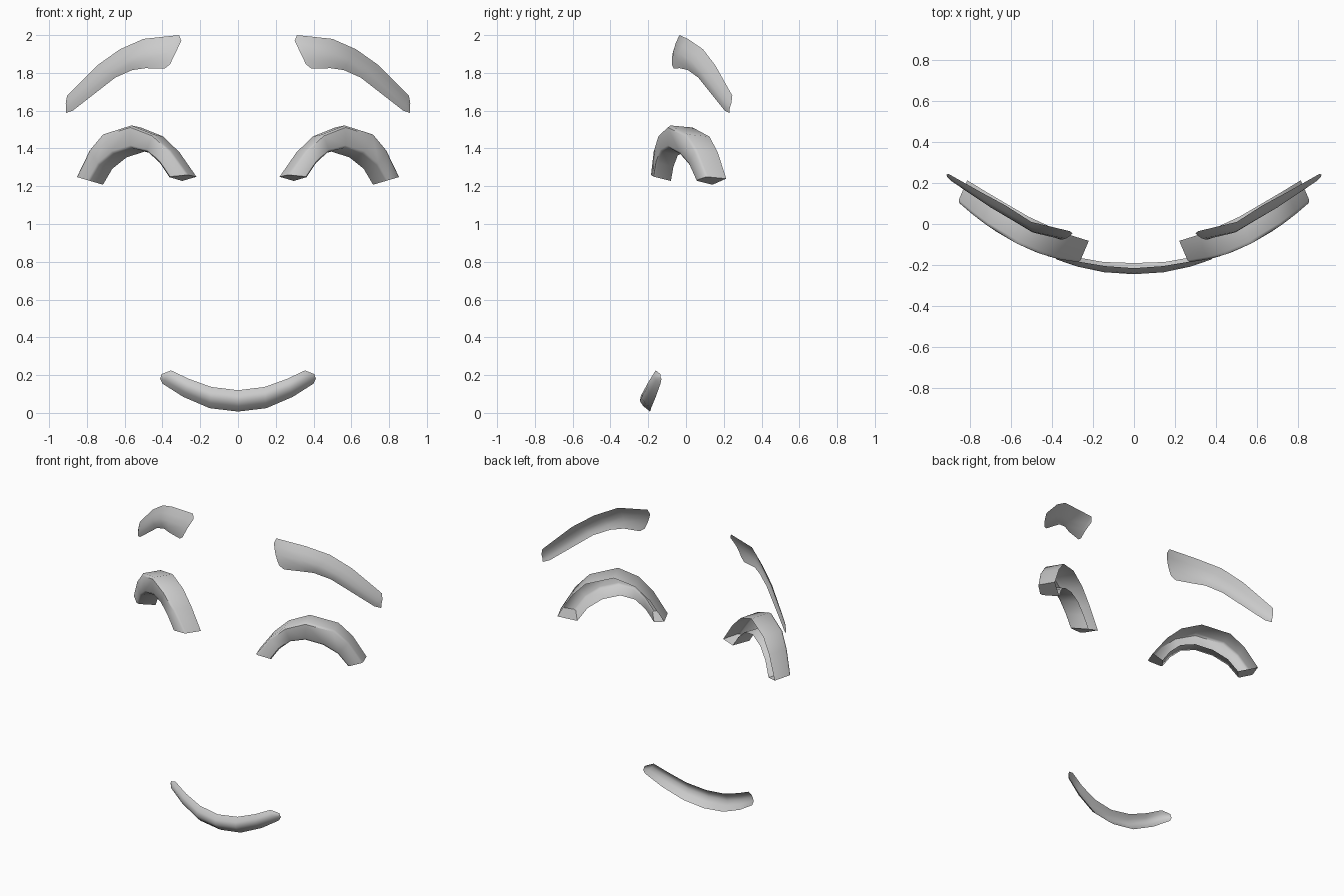
import bpy, bmesh, math
from mathutils import Vector

if "Cube" in bpy.data.objects:
    bpy.data.objects.remove(bpy.data.objects["Cube"])

grey = bpy.data.materials.new("plain_grey")
grey.diffuse_color = (0.6, 0.6, 0.6, 1)
grey.use_nodes = True
grey.node_tree.nodes["Principled BSDF"].inputs["Base Color"].default_value = grey.diffuse_color


def loft(name, sections, caps=False, angle=50):
    """Skin a strip of sections into an open shell whose outside faces -y."""
    bm = bmesh.new()
    rows = [[bm.verts.new(p) for p in s] for s in sections]
    for a, b in zip(rows, rows[1:]):
        for i in range(len(a) - 1):
            bm.faces.new((a[i], a[i + 1], b[i + 1], b[i]))
    if caps:
        bm.faces.new(rows[0][::-1])
        bm.faces.new(rows[-1])
    bm.normal_update()
    if sum(f.normal.y * f.calc_area() for f in bm.faces) > 0:
        bmesh.ops.reverse_faces(bm, faces=bm.faces[:])
    me = bpy.data.meshes.new(name)
    bm.to_mesh(me)
    bm.free()
    me.materials.append(grey)
    ob = bpy.data.objects.new(name, me)
    bpy.context.collection.objects.link(ob)
    bpy.ops.object.select_all(action='DESELECT')
    ob.select_set(True)
    bpy.context.view_layer.objects.active = ob
    bpy.ops.object.shade_smooth_by_angle(angle=math.radians(angle))


def flip(sections):
    return [[Vector((-p[0], p[1], p[2])) for p in s] for s in sections]


def bulged(top, bottom, bulge):
    """Sections between two edge rails, swelling forward in the middle."""
    out = []
    for t, b, d in zip(top, bottom, bulge):
        t, b = Vector(t), Vector(b)
        out.append([t.lerp(b, k / 4) + Vector((0, -d * math.sin(math.pi * k / 4), 0))
                    for k in range(5)])
    return out


# Arched closed eyes: hollow channels, open at the back, closed at the ends
outer = [(.265, 1.26), (.36, 1.39), (.45, 1.475), (.57, 1.523), (.72, 1.475), (.79, 1.39), (.857, 1.25)]
inner = [(.37, 1.25), (.42, 1.325), (.485, 1.385), (.57, 1.405), (.665, 1.375), (.74, 1.315), (.79, 1.23)]


def on_face(p):
    return Vector((p[0], -.19 + .69 * (p[0] - .2) ** 2, p[1]))


eye = []
for i, (o, n) in enumerate(zip(outer, inner)):
    depth = 1 + .25 * math.sin(math.pi * i / 6)
    o, n = on_face(o), on_face(n)
    ob_ = o + Vector((-.045, .105, -.01)) * depth
    nb = n + Vector((-.075, .09, -.022))
    eye.append([ob_, o.lerp(ob_, .1), o.lerp(n, .1), n.lerp(o, .1), n.lerp(nb, .1), nb])

# Eyebrows: thin curved sheets, broad near the middle of the face
brow_top = [(.30, -.045, 1.97), (.312, -.035, 2.0), (.50, .01, 1.98), (.625, .09, 1.925),
            (.745, .155, 1.84), (.905, .245, 1.68), (.912, .24, 1.64)]
brow_low = [(.36, -.075, 1.845), (.39, -.065, 1.822), (.49, -.035, 1.825), (.56, .01, 1.815),
            (.65, .065, 1.775), (.875, .205, 1.60), (.91, .23, 1.588)]
brow = bulged(brow_top, brow_low, [.01, .018, .025, .03, .03, .015, .003])

for side, fix in (("right", lambda s: s), ("left", flip)):
    loft("eye_" + side, fix(eye), caps=True)
    loft("eyebrow_" + side, fix(brow))

# Smiling mouth: rounded crescent, open at the back
lip_top = [(0, -.215, .12), (.14, -.205, .137), (.26, -.185, .18), (.355, -.16, .225), (.405, -.135, .205)]
lip_low = [(0, -.19, .007), (.15, -.185, .025), (.29, -.16, .085), (.40, -.135, .155), (.412, -.13, .18)]
half = bulged(lip_top, lip_low, [.042, .04, .035, .025, .003])
loft("mouth", flip(half)[:0:-1] + half)
